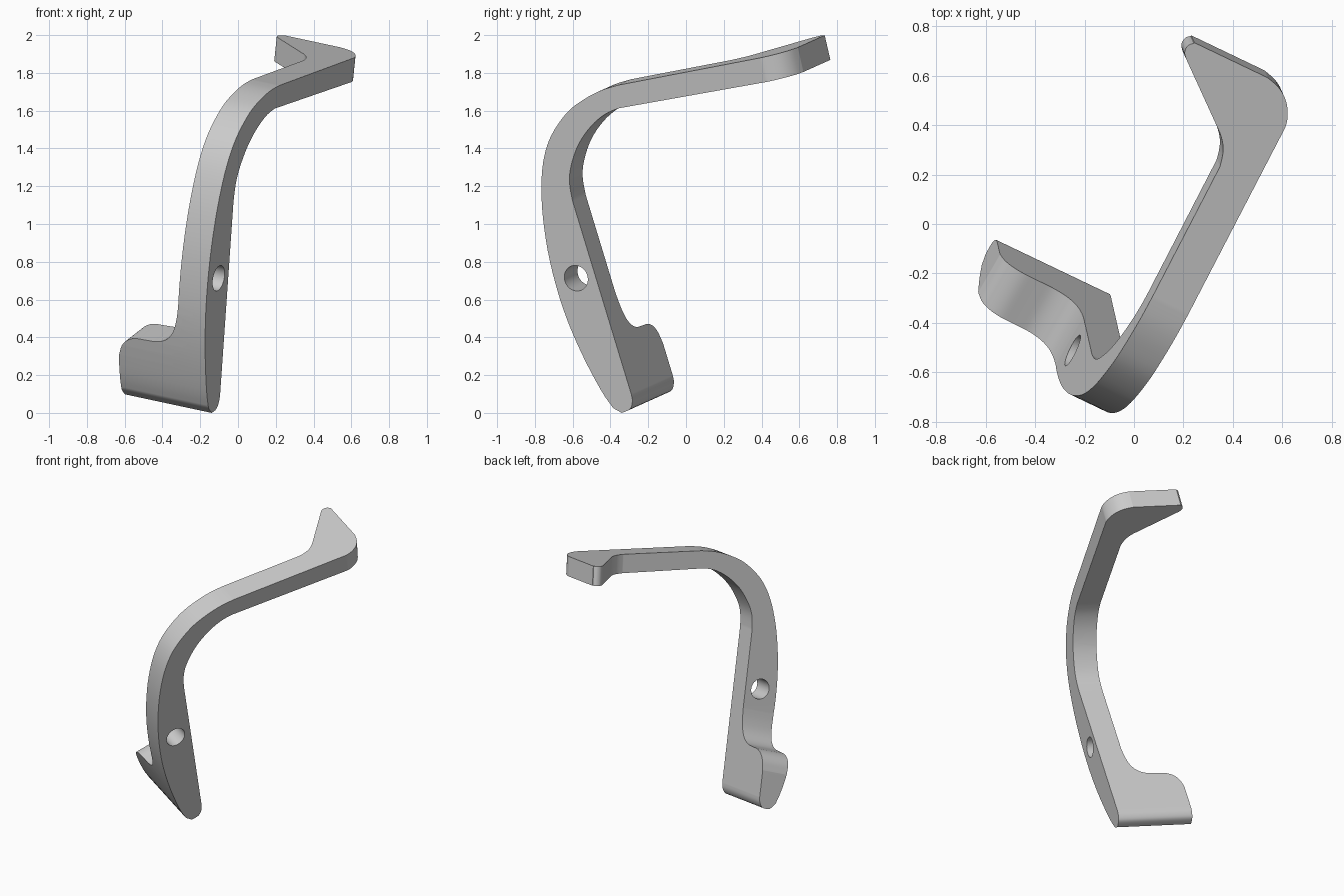
import bpy, bmesh, math
from mathutils import Matrix, Vector

if "Cube" in bpy.data.objects:
    bpy.data.objects.remove(bpy.data.objects["Cube"])

# The part is a side profile extruded along a tilted width axis.
# Local axes: X = y in the right view, Y = z in the right view, Z = distance along the width axis.
WIDTH = Vector((-0.885, 0.423, 0.19))
T, W = 0.165, 0.52          # strut thickness, full width


def curve(pts, n=4):
    """Smooth Catmull-Rom curve through a few points."""
    p = [Vector(q) for q in [pts[0], *pts, pts[-1]]]
    out = []
    for i in range(1, len(p) - 2):
        a, b, c, d = p[i - 1:i + 3]
        for k in range(n):
            t = k / n
            out.append(0.5 * (2 * b + (c - a) * t + (2 * a - 5 * b + 4 * c - d) * t * t
                              + (3 * b - a - 3 * c + d) * t ** 3))
    return [tuple(q) for q in out] + [tuple(pts[-1])]


def prism(name, ring, offset):
    """Closed ring of 3D points extruded by an offset vector."""
    bm = bmesh.new()
    low = [bm.verts.new(p) for p in ring]
    top = [bm.verts.new(Vector(p) + Vector(offset)) for p in ring]
    bm.faces.new(low)
    bm.faces.new(top[::-1])
    for i in range(len(ring)):
        j = (i + 1) % len(ring)
        bm.faces.new((low[i], low[j], top[j], top[i]))
    bmesh.ops.recalc_face_normals(bm, faces=bm.faces)
    me = bpy.data.meshes.new(name)
    bm.to_mesh(me)
    bm.free()
    ob = bpy.data.objects.new(name, me)
    bpy.context.collection.objects.link(ob)
    return ob


def cut(target, cutter):
    cutter.hide_render = True
    m = target.modifiers.new("cut", 'BOOLEAN')
    m.operation, m.solver, m.object = 'DIFFERENCE', 'EXACT', cutter
    bpy.context.view_layer.objects.active = target
    bpy.ops.object.modifier_apply(modifier=m.name)
    bpy.data.objects.remove(cutter)


# Side profile: outer curve up, arm end, inner curve back down, rounded toe
outer = curve([(-0.385, 0.025), (-0.45, 0.12), (-0.555, 0.32), (-0.65, 0.55), (-0.72, 0.80),
               (-0.757, 1.03), (-0.765, 1.22), (-0.75, 1.36), (-0.71, 1.475), (-0.63, 1.59),
               (-0.54, 1.66), (-0.45, 1.707), (-0.36, 1.735)])
inner = curve([(-0.36, 1.612), (-0.43, 1.58), (-0.505, 1.515), (-0.57, 1.42), (-0.608, 1.31),
               (-0.617, 1.22), (-0.60, 1.12)])
toe = curve([(-0.29, 0.10), (-0.284, 0.06), (-0.297, 0.02), (-0.34, 0.0)])
profile = outer + [(0.525, 1.905), (0.555, 1.775)] + inner + toe
body = prism("pedal_arm", [(y, z, 0) for y, z in profile], (0, 0, W))

# Foot cutter: leaves the waved pad at the bottom (points are width, height)
wave = curve([(T, 0.62), (0.172, 0.55), (0.19, 0.48), (0.225, 0.43), (0.28, 0.402), (0.35, 0.396),
              (0.42, 0.392), (0.47, 0.37), (0.50, 0.335), (0.515, 0.29), (0.53, 0.23)])
region = wave + [(0.7, 0.23), (0.7, 1.6), (T, 1.6)]
f = Vector((-0.178, -0.08, 0))
ring = [Vector((-0.29 - 0.304 * (h - 0.1), h, t)) - 0.6 * f for t, h in region]
cut(body, prism("foot_cutter", ring, f * 3.8))

# Plate cutters: leave the triangular plate at the top (points are length, width)
g = Vector((0.03, -0.13, 0))


def plate_cutter(name, plan, up, down):
    ring = [Vector((y, 1.612 + 0.178 * (y + 0.36), t)) - g * up for y, t in plan]
    cut(body, prism(name, ring, g * (up + down)))


notch = curve([(0.19, T), (0.235, 0.178), (0.27, 0.198), (0.30, 0.228)])
tip = curve([(0.49, 0.495), (0.505, 0.51), (0.522, 0.515), (0.54, 0.51), (0.552, 0.495)])
plate_cutter("notch_cutter", [(-1.3, T)] + notch + tip
             + [(0.8, 0.47), (0.8, 0.7), (-1.3, 0.7)], 3, 5)
corner = curve([(0.39, -0.005), (0.45, 0.008), (0.505, 0.045), (0.54, 0.10), (0.557, 0.17)])
plate_cutter("corner_cutter", corner + [(0.8, 0.17), (0.8, -0.1), (0.39, -0.1)], 3, 2)

# Pin hole, round when seen along the width axis
u = Vector((0.912, 0.41, 0))
v = Vector((-0.41, 0.912, 0))
hole = []
for i in range(32):
    a = math.tau * i / 32
    hole.append(Vector((-0.582, 0.713, -0.1))
                + 0.069 * (0.885 * math.cos(a) * u + math.sin(a) * v))
cut(body, prism("hole_cutter", hole, (0, 0, 0.5)))

# Tilt the local shape into its final position
k = -1 / WIDTH.x
body.data.transform(Matrix(((WIDTH.y * k, WIDTH.z * k, WIDTH.x, 0.0226),
                            (1, 0, WIDTH.y, 0),
                            (0, 1, WIDTH.z, 0),
                            (0, 0, 0, 1))))
bm = bmesh.new()
bm.from_mesh(body.data)
bmesh.ops.recalc_face_normals(bm, faces=bm.faces)
bm.to_mesh(body.data)
bm.free()

# Smooth shading with sharp borders
bpy.context.view_layer.objects.active = body
body.select_set(True)
bpy.ops.object.shade_smooth_by_angle(angle=math.radians(30))
wn = body.modifiers.new("weighted_normals", 'WEIGHTED_NORMAL')
wn.keep_sharp = True
